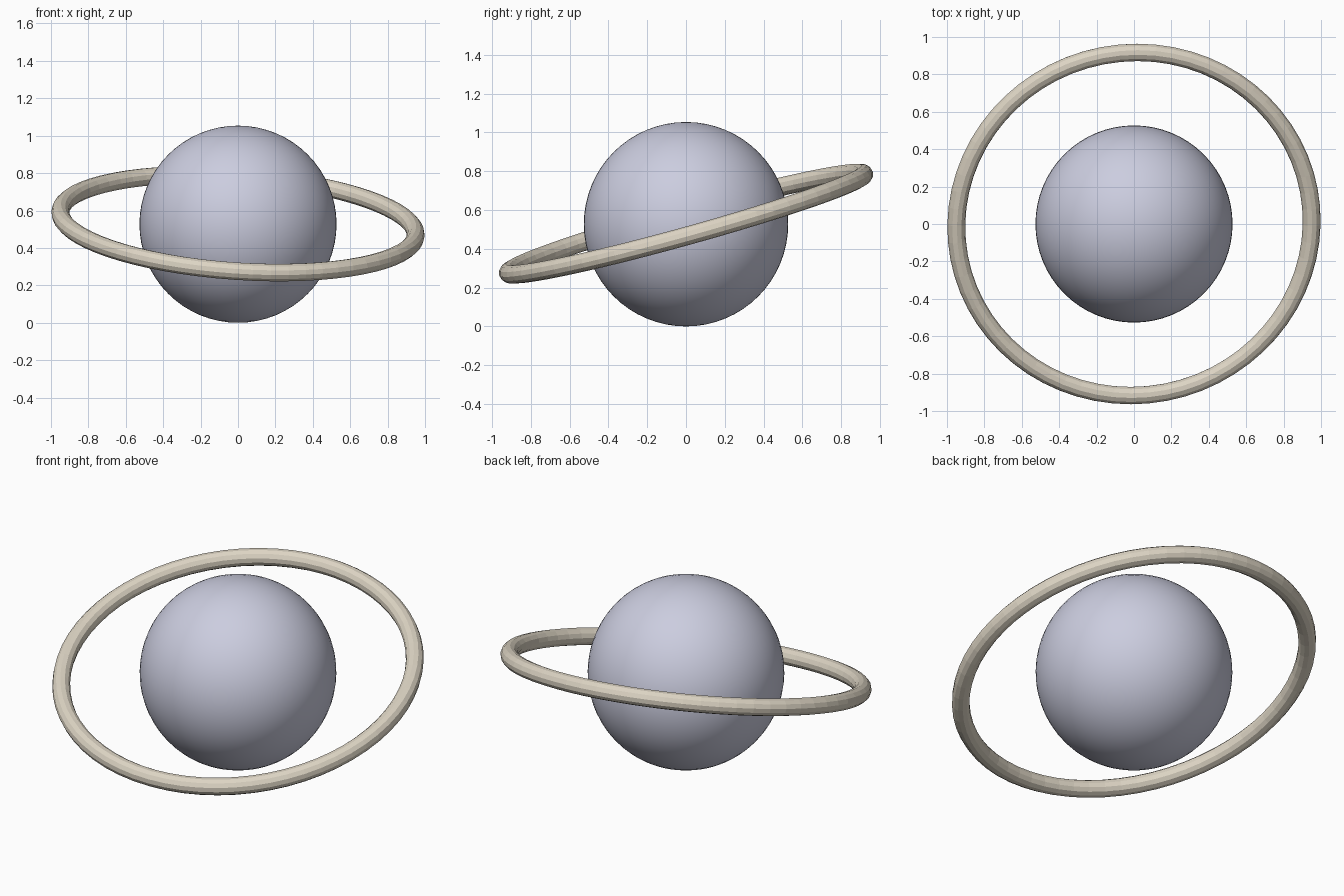
import bpy, math
from mathutils import Matrix

if "Cube" in bpy.data.objects:
    bpy.data.objects.remove(bpy.data.objects["Cube"])


def material(name, rgb):
    m = bpy.data.materials.new(name)
    m.diffuse_color = (*rgb, 1)
    m.use_nodes = True
    m.node_tree.nodes["Principled BSDF"].inputs["Base Color"].default_value = m.diffuse_color
    return m


def finish(name, mat):
    ob = bpy.context.object
    ob.name = name
    ob.data.materials.append(mat)
    return ob


lavender_grey = material("lavender grey", (0.60, 0.61, 0.74))
warm_sand = material("warm sand", (0.72, 0.66, 0.55))

R = 0.527  # planet radius, also its centre height

# Smooth round planet
bpy.ops.mesh.primitive_uv_sphere_add(segments=64, ring_count=32, radius=R, location=(0, 0, R))
planet = finish("planet", lavender_grey)
bpy.ops.object.shade_smooth()

# Thin faceted ring, tilted up towards the back and slightly to the left
bpy.ops.mesh.primitive_torus_add(major_radius=0.952, minor_radius=0.048,
                                 major_segments=64, minor_segments=12)
ring = finish("ring", warm_sand)
ring.matrix_world = (Matrix.Translation((0, 0, R + 0.003))
                     @ Matrix.Rotation(math.radians(3.9), 4, 'Y')
                     @ Matrix.Rotation(math.radians(15.5), 4, 'X'))
